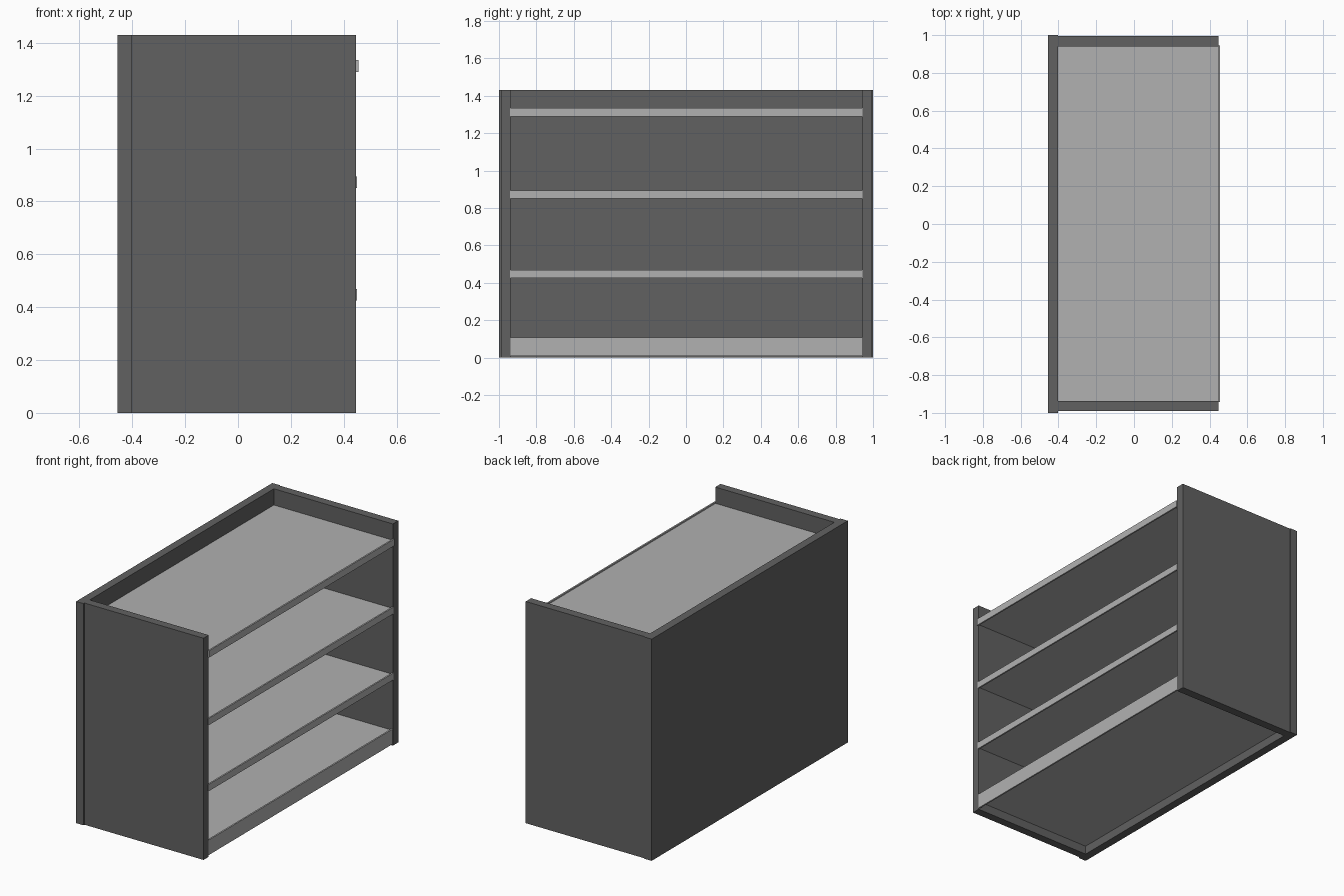
import bpy

if "Cube" in bpy.data.objects:
    bpy.data.objects.remove(bpy.data.objects["Cube"])


def material(name, value):
    mat = bpy.data.materials.new(name)
    mat.diffuse_color = (value, value, value, 1)
    mat.use_nodes = True
    mat.node_tree.nodes["Principled BSDF"].inputs["Base Color"].default_value = mat.diffuse_color
    return mat


DARK = material("dark_panel", 0.12)
LIGHT = material("light_shelf", 0.44)


def box(name, x, y, z, mat):
    """Axis-aligned board given its (min, max) range on each axis."""
    bpy.ops.mesh.primitive_cube_add(size=1, location=[sum(r) / 2 for r in (x, y, z)])
    ob = bpy.context.object
    ob.name = name
    ob.scale = [r[1] - r[0] for r in (x, y, z)]
    bpy.ops.object.transform_apply(location=False, rotation=False, scale=True)
    ob.data.materials.append(mat)
    return ob


# Carcass: back panel and two slightly inset sides
H = 1.43
box("back_panel", (-0.455, -0.402), (-1, 1), (0, H), DARK)
box("side_panel_near", (-0.402, 0.447), (-0.99, -0.937), (0, H), DARK)
box("side_panel_far", (-0.402, 0.447), (0.94, 0.995), (0, H), DARK)

# Shelves: thin board plus a front lip (lip bottom, lip top, board bottom, lip front)
shelves = {
    "bottom": (0.01, 0.107, 0.055, 0.446),
    "lower": (0.425, 0.469, 0.43, 0.45),
    "middle": (0.851, 0.894, 0.856, 0.45),
    "top": (1.29, 1.334, 1.296, 0.455),
}
for name, (z0, z1, under, front) in shelves.items():
    ends = (-0.937, 0.94) if name == "bottom" else (-0.942, 0.944)
    box(f"{name}_shelf", (-0.402, front - 0.01), (-0.937, 0.94), (under, z1 - 0.009), LIGHT)
    box(f"{name}_shelf_lip", (front - 0.01, front), ends, (z0, z1), LIGHT)
